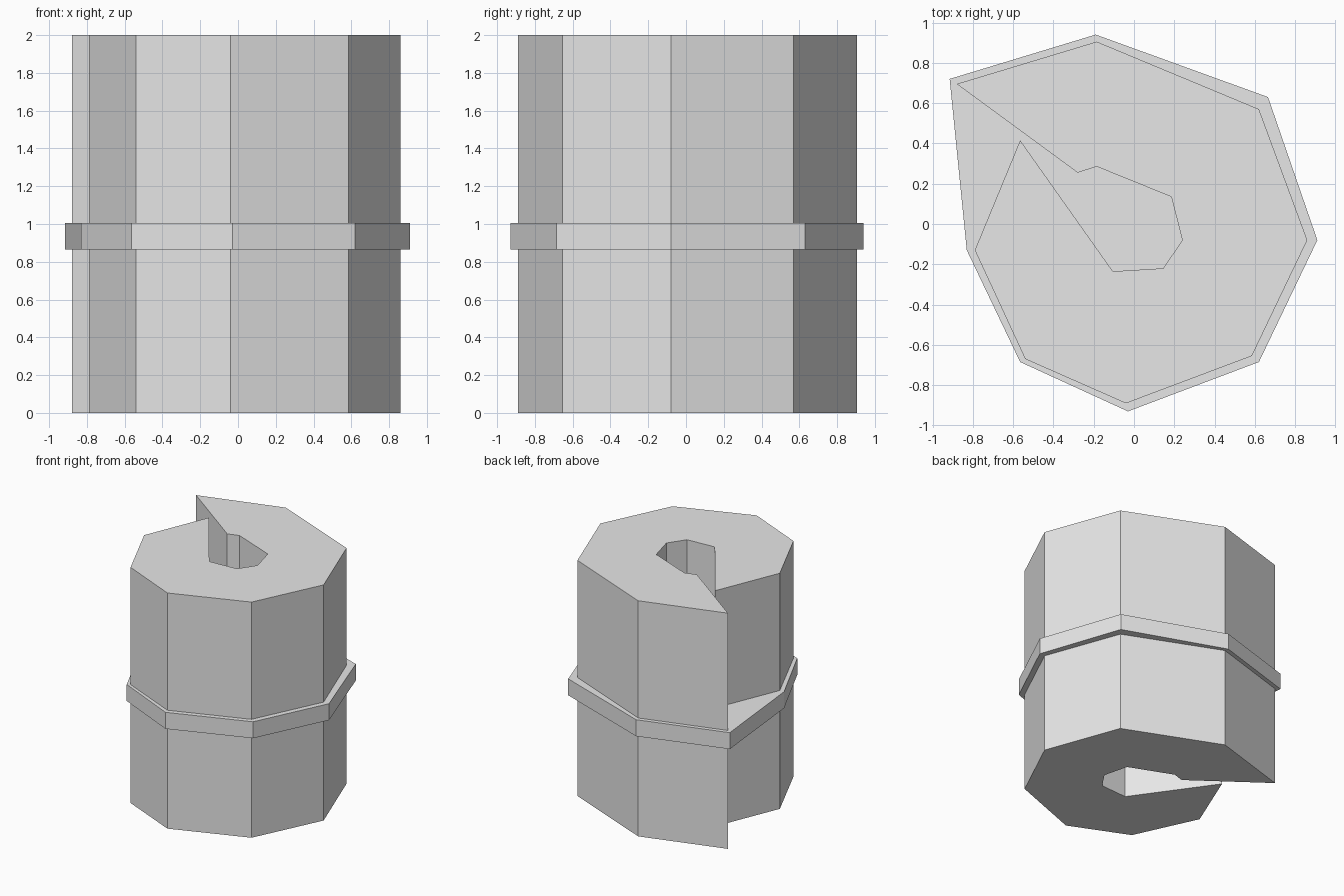
import bpy
import bmesh

cube = bpy.data.objects.get("Cube")
if cube:
    bpy.data.objects.remove(cube, do_unlink=True)

GREY = (0.8, 0.8, 0.8, 1.0)
grey = bpy.data.materials.new("light_grey")
grey.use_nodes = True
grey.diffuse_color = GREY
grey.node_tree.nodes["Principled BSDF"].inputs["Base Color"].default_value = GREY


def prism(name, outline, bottom, top):
    """Extrude a flat outline straight up between two heights."""
    bm = bmesh.new()
    base = bm.faces.new([bm.verts.new((x, y, bottom)) for x, y in outline])
    ext = bmesh.ops.extrude_face_region(bm, geom=[base], use_keep_orig=True)
    verts = [g for g in ext["geom"] if isinstance(g, bmesh.types.BMVert)]
    bmesh.ops.translate(bm, verts=verts, vec=(0, 0, top - bottom))
    bmesh.ops.recalc_face_normals(bm, faces=bm.faces)
    mesh = bpy.data.meshes.new(name)
    bm.to_mesh(mesh)
    bm.free()
    mesh.materials.append(grey)
    obj = bpy.data.objects.new(name, mesh)
    bpy.context.collection.objects.link(obj)
    return obj


# Rolled sheet: outside from the loose flap round to the inner lip, then the core
roll_outside = [(-0.88, 0.695), (-0.185, 0.905), (0.62, 0.57), (0.86, -0.08),
                (0.585, -0.655), (-0.04, -0.89), (-0.54, -0.67), (-0.79, -0.13)]
roll_core = [(-0.565, 0.415), (-0.105, -0.235), (0.145, -0.22), (0.24, -0.08),
             (0.185, 0.135), (-0.185, 0.285), (-0.28, 0.255)]
prism("roll", roll_outside + roll_core, 0, 2)

# Solid strap band around the middle
band_outline = [(-0.915, 0.72), (-0.19, 0.94), (0.665, 0.63), (0.91, -0.08),
                (0.62, -0.685), (-0.03, -0.93), (-0.565, -0.685), (-0.83, -0.13)]
prism("strap_band", band_outline, 0.865, 1.005)
